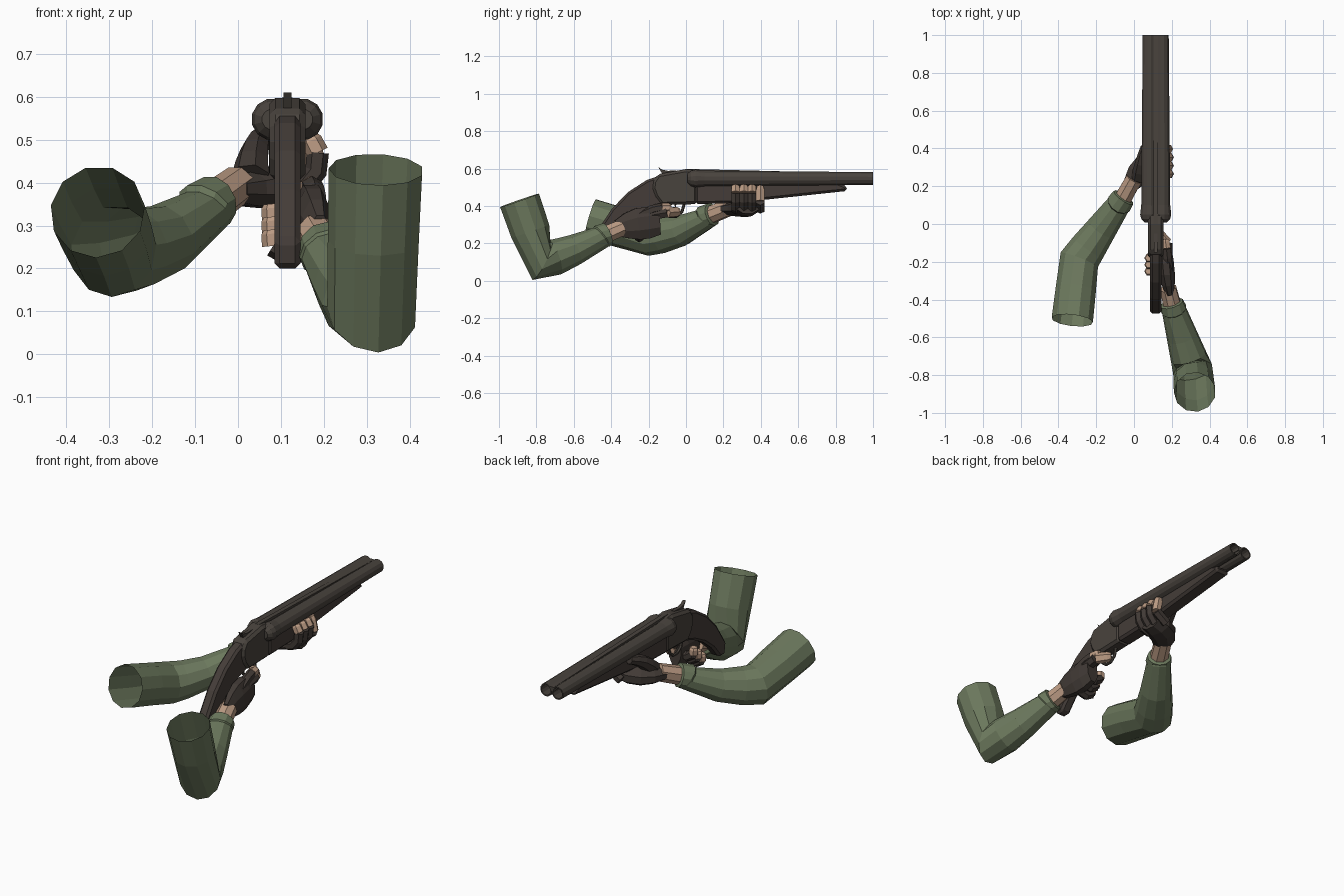
import bpy, bmesh, math
from mathutils import Vector

cube = bpy.data.objects.get("Cube")
if cube:
    bpy.data.objects.remove(cube)


def material(name, red, green, blue):
    mat = bpy.data.materials.new(name)
    mat.use_nodes = True
    colour = (red, green, blue, 1)
    mat.diffuse_color = colour
    mat.node_tree.nodes["Principled BSDF"].inputs["Base Color"].default_value = colour
    return mat


OLIVE = material("olive_cloth", .15, .19, .11)
GLOVE = material("glove_leather", .053, .042, .036)
SKIN = material("skin", .5, .33, .23)
WOOD = material("dark_wood", .058, .046, .04)
METAL = material("gun_metal", .066, .056, .047)

X, Y, Z = Vector((1, 0, 0)), Vector((0, 1, 0)), Vector((0, 0, 1))
GUN_X = .115


def finish(name, bm, mat):
    bmesh.ops.recalc_face_normals(bm, faces=bm.faces[:])
    mesh = bpy.data.meshes.new(name)
    bm.to_mesh(mesh)
    bm.free()
    mesh.materials.append(mat)
    obj = bpy.data.objects.new(name, mesh)
    bpy.context.collection.objects.link(obj)
    return obj


def curve(start, control, end, steps=4):
    """Points along a quadratic curve."""
    start, control, end = Vector(start), Vector(control), Vector(end)
    fractions = [i / steps for i in range(steps + 1)]
    return [start.lerp(control, t).lerp(control.lerp(end, t), t) for t in fractions]


def tube(name, points, radii, mat, ref, sides=8, flat=1, normal=None, open_start=False):
    """Loft rings along points; ref fixes the roll and flat squashes across it."""
    bm = bmesh.new()
    loops = []
    for i, (point, radius) in enumerate(zip(points, radii)):
        steps = [b - a for a, b in zip(points, points[1:])][max(i - 1, 0):i + 1]
        along = normal or sum((s.normalized() for s in steps), Vector()).normalized()
        u = (ref - along * ref.dot(along)).normalized()
        v = along.cross(u) * flat
        angles = [math.tau * (k + .5) / sides for k in range(sides)]
        loops.append([bm.verts.new(point + radius * (u * math.cos(a) + v * math.sin(a)))
                      for a in angles])
    for near, far in zip(loops, loops[1:]):
        for k in range(sides):
            bm.faces.new((near[k - 1], near[k], far[k], far[k - 1]))
    if not open_start:
        bm.faces.new(loops[0])
    bm.faces.new(loops[-1])
    return finish(name, bm, mat)


def plate(name, profile, width, mat, bevel=0):
    """Side profile of (y, z) points, extruded across the gun's centre."""
    bm = bmesh.new()
    face = bm.faces.new([bm.verts.new((GUN_X - width / 2, *point)) for point in profile])
    extruded = bmesh.ops.extrude_face_region(bm, geom=[face])["geom"]
    verts = [item for item in extruded if isinstance(item, bmesh.types.BMVert)]
    bmesh.ops.translate(bm, verts=verts, vec=X * width)
    obj = finish(name, bm, mat)
    if bevel:
        modifier = obj.modifiers.new("Bevel", "BEVEL")
        modifier.width = bevel
        modifier.segments = 1


def arm(side, shoulder, elbow, wrist, palm, ref, sag):
    """Sleeve open at the shoulder, with a raised cuff, and the bare wrist."""
    shoulder, elbow, wrist, palm = map(Vector, (shoulder, elbow, wrist, palm))
    points, radii = [shoulder, shoulder.lerp(elbow, .5)], [.111, .108]
    for t in (0, .2, .5, .9):
        points.append(elbow.lerp(wrist, t) - Z * sag * math.sin(math.pi * t))
        radii.append(.107 - .047 * t)
    for t, radius in ((.91, .069), (1, .063), (1.01, .05)):
        points.append(elbow.lerp(wrist, t))
        radii.append(radius)
    tube(side + "_sleeve", points, radii, OLIVE, ref, sides=11, open_start=True)
    tube(side + "_wrist", [wrist, palm], [.049, .046], SKIN, ref)


def palm_glove(side, points, ref, bulge, flat):
    """Mitt that swells from the wrist and stays broad at the knuckles."""
    swell = [math.sin(.8 * math.pi * i / (len(points) - 1)) for i in range(len(points))]
    tube(side + "_glove", points, [.048 + bulge * s for s in swell], GLOVE, ref, flat=flat)


def finger(name, points, ref, radius=.026):
    """Gloved finger whose last joint is bare skin."""
    knuckle, tip = points[-2:]
    tube(name, points[:-1], [radius] * len(points), GLOVE, ref, sides=6)
    joint = [knuckle, knuckle.lerp(tip, .75), tip]
    tube(name + "_tip", joint, [radius, radius * .95, radius * .7], SKIN, ref, sides=6)


def wrapped(centre, across, up, start, end, joints=5):
    """Finger path bent around an ellipse, angles in degrees."""
    angles = [math.radians(start + (end - start) * i / (joints - 1)) for i in range(joints)]
    return [centre + X * across * math.cos(a) + Z * up * math.sin(a) for a in angles]


# Barrels with rounded breech ends and hollow muzzles
BREECH, MUZZLE, BREECH_RADIUS, MUZZLE_RADIUS = .05, 1, .049, .035
for side, sign in (("left", 1), ("right", -1)):
    axis = Vector((GUN_X + sign * MUZZLE_RADIUS, 0, .547))
    dome = [math.radians(angle) for angle in (30, 60, 90)]
    points = [axis + Y * (BREECH - BREECH_RADIUS * math.cos(a)) for a in dome]
    radii = [BREECH_RADIUS * math.sin(a) for a in dome]
    points += [axis + Y * y for y in (BREECH * 2, MUZZLE, MUZZLE, MUZZLE * .9)]
    bore = MUZZLE_RADIUS * .8
    radii += [BREECH_RADIUS * .88, MUZZLE_RADIUS, bore, bore]
    tube(side + "_barrel", points, radii, METAL, Z, sides=12, normal=Y)
plate("top_rib", [(0, .55), (0, .598), (MUZZLE, .573), (MUZZLE, .55)], .024, METAL)

# Receiver, stock and fore-end
back = curve((-.15, .57), (-.22, .5), (-.13, .405))
plate("receiver", [(.06, .41), (.06, .59), (0, .597)] + [p[:] for p in back], .084, METAL, .014)
spine = curve((-.1, .575), (-.33, .53), (-.475, .265))
belly = curve((-.42, .2), (-.31, .36), (-.1, .41))
plate("stock", spine + [(-.465, .2)] + belly, .06, WOOD, .012)
plate("fore_end", [(.05, .53), (.05, .41), (.25, .415), (.86, .48), (.86, .505), (.8, .53)],
      .085, WOOD, .02)

# Top lever, trigger and trigger guard
lever = curve((-.15, .61), (-.13, .58), (-.05, .59), 3)
plate("top_lever", lever + [(-.05, .57), (-.12, .56)], .018, METAL)
plate("trigger", curve((-.07, .42), (-.05, .39), (-.06, .36)) + [(-.05, .42)], .012, METAL)
guard = wrapped(Vector(), .06, .07, 180, 360, 6)
guard = [Vector((GUN_X, p.x - .07, p.z + .41)) for p in guard]
tube("trigger_guard", guard, [.008] * len(guard), METAL, X, sides=6)

# Left arm, with the hand around the grip
arm("left", (.322, -.89, .43), (.312, -.775, .1), (.2, -.42, .25), (.18, -.34, .285), X, .01)
palm_glove("left", curve((.19, -.37, .28), (.17, -.26, .31), (.165, -.14, .315)), Z, .045, .5)
for i, name in enumerate(("middle", "ring", "little")):
    centre = Vector((.125, -.18 - .035 * i, .335 - .03 * i))
    finger("left_" + name + "_finger", wrapped(centre, .05, .045, 0, -200), Y)
finger("left_index_finger", curve((.175, -.19, .35), (.2, -.09, .37), (.12, -.04, .37), 2), Z, .03)
finger("left_thumb", curve((.185, -.27, .33), (.18, -.18, .4), (.165, -.08, .39)), X)

# Right arm, with the hand cradling the fore-end
arm("right", (-.327, -.51, .332), (-.29, -.19, .24), (-.055, .14, .355), (0, .24, .395), Z, .03)
palm_glove("right", curve((-.015, .21, .385), (.05, .33, .385), (.165, .33, .4)), Y, .032, .65)
for i, (name, joints) in enumerate((("little", 5), ("ring", 5), ("middle", 5), ("index", 3))):
    centre = Vector((GUN_X, .265 + .044 * i, .455))
    path = wrapped(centre, .072, .075, -90, 45, joints)
    finger("right_" + name + "_finger", path, Y)
thumb = curve((.03, .25, .41), (.035, .32, .49), (.058, .41, .51))
tube("right_thumb", thumb, [.046 - .006 * i for i in range(len(thumb))], GLOVE, X, sides=7)
